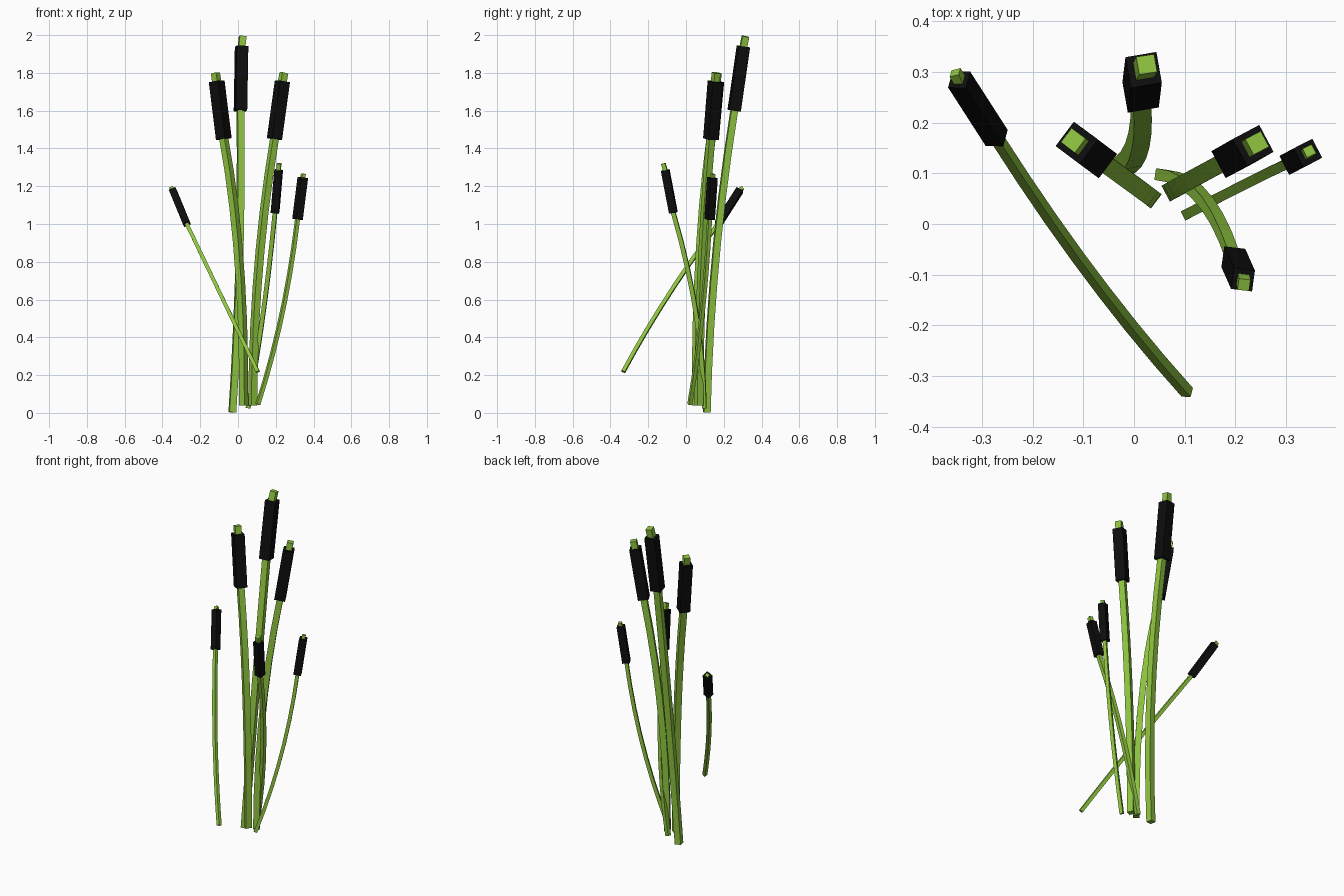
import bpy, bmesh, math
from mathutils import Vector

if "Cube" in bpy.data.objects:
    bpy.data.objects.remove(bpy.data.objects["Cube"])


def material(name, color):
    m = bpy.data.materials.new(name)
    m.diffuse_color = color
    m.use_nodes = True
    m.node_tree.nodes["Principled BSDF"].inputs["Base Color"].default_value = m.diffuse_color
    return m


GREEN = material("stalk_green", (0.27, 0.55, 0.05, 1))
DARK = material("head_dark", (0.004, 0.004, 0.004, 1))


def sweep(name, pts, widths, angle, mat):
    """Square tube along a path, section turned to a fixed heading."""
    bm = bmesh.new()
    a = math.radians(angle)
    heading = Vector((math.cos(a), math.sin(a), 0))
    rings = []
    for i, p in enumerate(pts):
        t = (pts[min(i + 1, len(pts) - 1)] - pts[max(i - 1, 0)]).normalized()
        u = (heading - t * heading.dot(t)).normalized()
        v = t.cross(u)
        h = widths[i] / 2
        rings.append([bm.verts.new(p + u * sx * h + v * sy * h)
                      for sx, sy in ((-1, -1), (1, -1), (1, 1), (-1, 1))])
    for r, s in zip(rings, rings[1:]):
        for k in range(4):
            n = (k + 1) % 4
            bm.faces.new((r[k], r[n], s[n], s[k]))
    bm.faces.new(rings[0][::-1])
    bm.faces.new(rings[-1])
    bmesh.ops.recalc_face_normals(bm, faces=bm.faces)
    me = bpy.data.meshes.new(name)
    bm.to_mesh(me)
    bm.free()
    me.materials.append(mat)
    ob = bpy.data.objects.new(name, me)
    bpy.context.collection.objects.link(ob)


def cattail(name, base, mid, low, high, tip, stem_w, head_w, angle, segs=7):
    base, mid, low, high, tip = map(Vector, (base, mid, low, high, tip))
    ctrl = mid * 2 - (base + low) / 2
    pts = []
    for i in range(segs + 1):
        t = i / segs
        pts.append(base * (1 - t) ** 2 + ctrl * 2 * t * (1 - t) + low * t * t)
    pts += [high, tip]
    # stalk runs through the head and pokes out of its top
    sweep(name + "_stalk", pts, [stem_w] * len(pts), angle, GREEN)
    # dark seed head
    sweep(name + "_head", [low, high], [head_w] * 2, angle, DARK)


# three tall cattails
cattail("tall_back", (-0.03, 0.11, 0.003), (0.007, 0.155, 0.8), (0.013, 0.255, 1.6),
        (0.019, 0.304, 1.94), (0.025, 0.315, 1.993), 0.036, 0.062, 10)
cattail("tall_left", (0.03, 0.055, 0.04), (0.006, 0.073, 0.8), (-0.075, 0.132, 1.45),
        (-0.113, 0.16, 1.755), (-0.12, 0.165, 1.80), 0.035, 0.06, -37)
cattail("tall_right", (0.078, 0.068, 0.04), (0.108, 0.085, 0.76), (0.193, 0.131, 1.45),
        (0.235, 0.155, 1.755), (0.243, 0.16, 1.80), 0.035, 0.06, 28)
# three short cattails
cattail("short_right", (0.105, 0.02, 0.045), (0.232, 0.085, 0.52), (0.315, 0.125, 1.025),
        (0.343, 0.14, 1.245), (0.346, 0.144, 1.265), 0.02, 0.042, 27)
cattail("short_front", (0.053, 0.097, 0.025), (0.134, 0.053, 0.53), (0.196, -0.067, 1.06),
        (0.215, -0.11, 1.285), (0.217, -0.12, 1.32), 0.023, 0.042, -8)
cattail("short_leaning", (0.105, -0.332, 0.218), (-0.085, -0.10, 0.612), (-0.271, 0.17, 1.0),
        (-0.345, 0.285, 1.18), (-0.353, 0.299, 1.19), 0.02, 0.038, -15)
